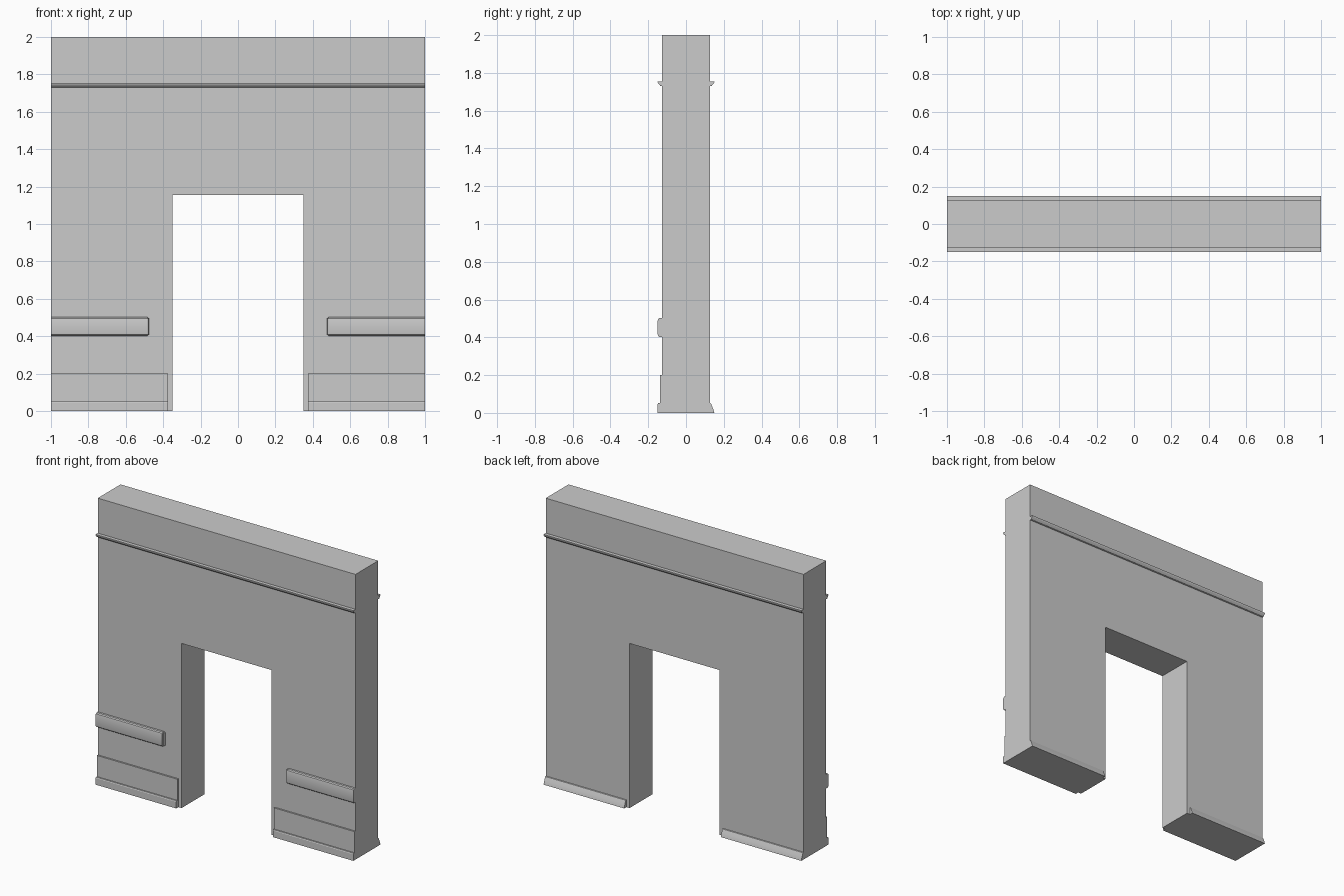
import bpy
import bmesh

cube = bpy.data.objects.get("Cube")
if cube:
    bpy.data.objects.remove(cube, do_unlink=True)

grey = bpy.data.materials.new("plain grey")
grey.use_nodes = True
colour = (0.6, 0.6, 0.6, 1)
grey.diffuse_color = colour
grey.node_tree.nodes["Principled BSDF"].inputs["Base Color"].default_value = colour

FACE = 0.126      # half thickness of the wall
OUTER = 0.15      # furthest reach of the mouldings


def extrude(name, points, to_3d, start, end, smooth=False):
    """Sweep a closed 2D outline between two positions on one axis."""
    bm = bmesh.new()
    ends = [[bm.verts.new(to_3d(a, b, s)) for a, b in points] for s in (start, end)]
    bm.faces.new(ends[0])
    bm.faces.new(ends[1][::-1])
    n = len(points)
    for i in range(n):
        j = (i + 1) % n
        bm.faces.new((ends[0][i], ends[0][j], ends[1][j], ends[1][i]))
    bmesh.ops.recalc_face_normals(bm, faces=bm.faces)
    mesh = bpy.data.meshes.new(name)
    bm.to_mesh(mesh)
    bm.free()
    mesh.materials.append(grey)
    obj = bpy.data.objects.new(name, mesh)
    bpy.context.collection.objects.link(obj)
    if smooth:
        bpy.ops.object.select_all(action="DESELECT")
        obj.select_set(True)
        bpy.context.view_layer.objects.active = obj
        bpy.ops.object.shade_smooth_by_angle(angle=0.6)
    return obj


def moulding(name, profile, side, start, end, smooth=False):
    """Run a (depth, height) profile along x; side -1 is front, 1 is back."""
    return extrude(name, profile, lambda d, z, x: (x, side * d, z), start, end, smooth)


# Wall with its doorway
wall = [(-1, 0), (-0.35, 0), (-0.35, 1.155), (0.35, 1.155),
        (0.35, 0), (1, 0), (1, 2), (-1, 2)]
extrude("wall", wall, lambda x, z, y: (x, y, z), -FACE, FACE)

# Picture rails, both faces
picture_rail = [(FACE, 1.755), (OUTER, 1.755), (OUTER, 1.75), (0.147, 1.743),
                (0.141, 1.738), (0.137, 1.732), (0.132, 1.73), (FACE, 1.73)]
for side, label in ((-1, "front"), (1, "back")):
    moulding(label + "_picture_rail", picture_rail, side, -1, 1, True)

# Skirtings and bumper rails on both door piers
front_skirting = [(FACE, 0), (OUTER, 0), (OUTER, 0.046), (0.147, 0.052),
                  (0.137, 0.052), (0.137, 0.2), (FACE, 0.2)]
back_skirting = [(FACE, 0), (OUTER, 0), (0.147, 0.013), (0.142, 0.026),
                 (0.136, 0.041), (0.132, 0.05), (FACE, 0.052)]
bumper = [(FACE, 0.402), (0.141, 0.402), (0.148, 0.408), (OUTER, 0.416),
          (OUTER, 0.488), (0.148, 0.496), (0.141, 0.502), (FACE, 0.502)]

for sign, label in ((-1, "right"), (1, "left")):
    moulding(label + "_front_skirting", front_skirting, -1, sign * 0.375, sign)
    moulding(label + "_back_skirting", back_skirting, 1, sign * 0.375, sign, True)
    moulding(label + "_bumper_rail", bumper, -1, sign * 0.484, sign, True)
    # Rounded inner end of the rail
    cap = [(0.484, FACE), (0.476, FACE), (0.476, 0.139), (0.478, 0.144), (0.484, 0.148)]
    extrude(label + "_bumper_cap", cap,
            lambda x, d, z: (sign * x, -d, z), 0.406, 0.498, True)
